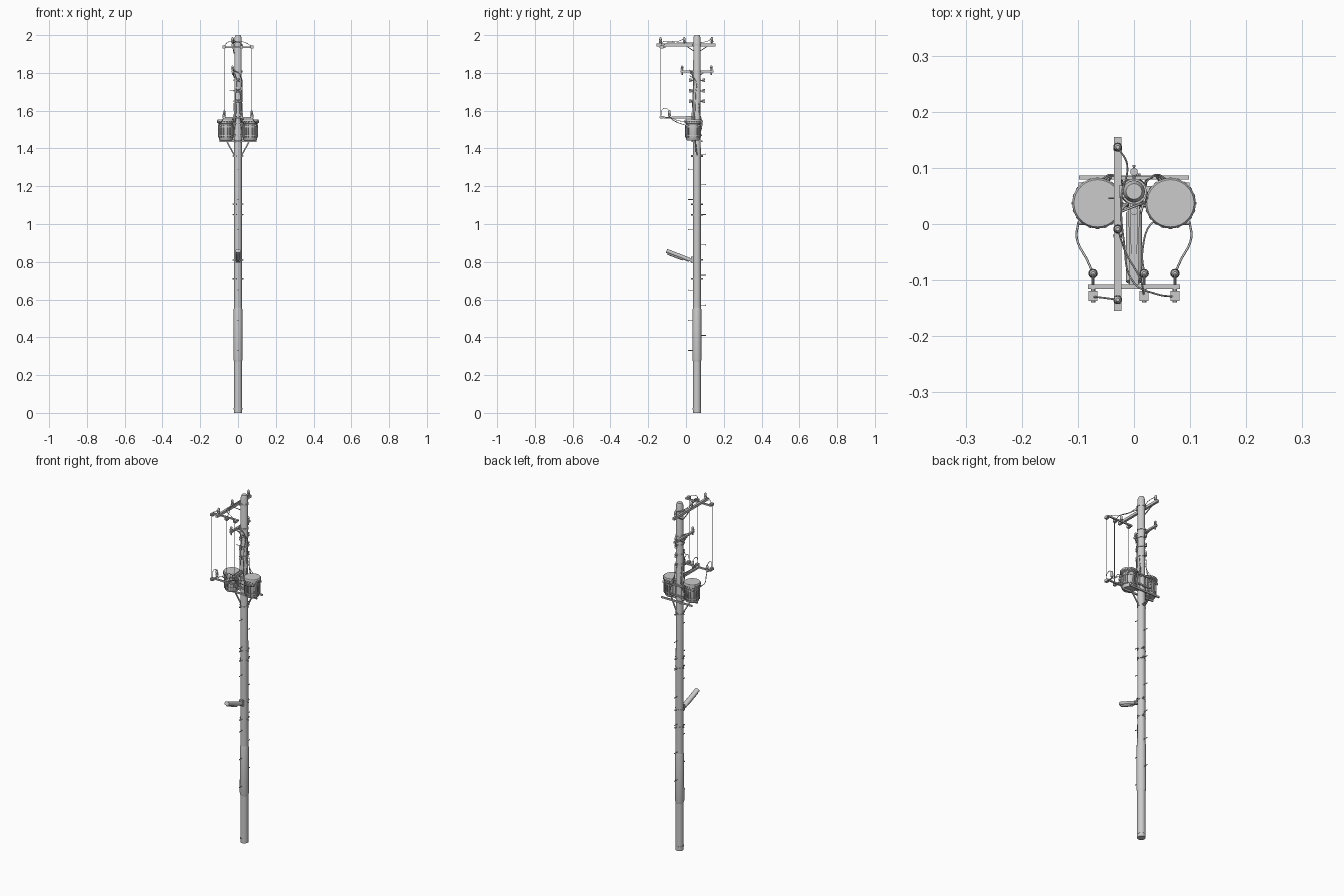
import bpy, bmesh, math
from mathutils import Vector

if "Cube" in bpy.data.objects:
    bpy.data.objects.remove(bpy.data.objects["Cube"])

PX, PY = 0.0, 0.058   # pole axis


def finish(name, bm, smooth=True):
    me = bpy.data.meshes.new(name)
    bm.to_mesh(me)
    bm.free()
    ob = bpy.data.objects.new(name, me)
    bpy.context.collection.objects.link(ob)
    if smooth:
        bpy.context.view_layer.objects.active = ob
        bpy.ops.object.select_all(action='DESELECT')
        ob.select_set(True)
        bpy.ops.object.shade_smooth_by_angle(angle=math.radians(40))
    return ob


def lathe(name, profile, x=0, y=0, n=16):
    """Closed solid of revolution around a vertical axis; profile = (radius, z)."""
    bm = bmesh.new()
    rings = [[bm.verts.new((x + r * math.cos(2 * math.pi * i / n),
                            y + r * math.sin(2 * math.pi * i / n), z)) for i in range(n)]
             for r, z in profile]
    for a, b in zip(rings, rings[1:]):
        for i in range(n):
            bm.faces.new((a[i], a[(i + 1) % n], b[(i + 1) % n], b[i]))
    bm.faces.new(rings[0][::-1])
    bm.faces.new(rings[-1])
    return finish(name, bm)


def box(name, c, s, rz=0):
    bm = bmesh.new()
    bmesh.ops.create_cube(bm, size=1)
    for v in bm.verts:
        v.co = Vector((v.co.x * s[0], v.co.y * s[1], v.co.z * s[2]))
    ob = finish(name, bm, False)
    ob.location = c
    ob.rotation_euler.z = rz
    return ob


def rod(name, a, b, r, n=8):
    a, b = Vector(a), Vector(b)
    bm = bmesh.new()
    bmesh.ops.create_cone(bm, cap_ends=True, segments=n, radius1=r, radius2=r, depth=(b - a).length)
    ob = finish(name, bm)
    ob.location = (a + b) / 2
    ob.rotation_euler = (b - a).to_track_quat('Z', 'Y').to_euler()
    return ob


def beam(name, a, b, w, h):
    ob = box(name, (Vector(a) + Vector(b)) / 2, (w, h, (Vector(b) - Vector(a)).length))
    ob.rotation_euler = (Vector(b) - Vector(a)).to_track_quat('Z', 'Y').to_euler()
    return ob


def cable(name, pts, r=0.0016):
    cu = bpy.data.curves.new(name, 'CURVE')
    cu.dimensions = '3D'
    cu.bevel_depth, cu.bevel_resolution, cu.resolution_u = r, 1, 6
    cu.use_fill_caps = True
    sp = cu.splines.new('BEZIER')
    sp.bezier_points.add(len(pts) - 1)
    for p, co in zip(sp.bezier_points, pts):
        p.co = co
        p.handle_left_type = p.handle_right_type = 'AUTO'
    ob = bpy.data.objects.new(name, cu)
    bpy.context.collection.objects.link(ob)


def insulator(name, x, y, z, h=0.035, r=0.008):
    lathe(name, [(r * .5, z), (r * .5, z + h * .2), (r, z + h * .25), (r * .9, z + h * .45),
                 (r * .6, z + h * .5), (r * .85, z + h * .6), (r * .8, z + h * .85), (r * .4, z + h)], x, y, 12)


def band(z, h=0.008, r=0.0225):
    lathe("pole_band", [(r, z - h / 2), (r, z + h / 2)], PX, PY, 20)


# Pole with thicker protective sleeve
lathe("pole", [(0.0215, 0), (0.0205, 1.0), (0.0195, 1.985), (0.014, 2.0)], PX, PY, 24)
lathe("pole_sleeve", [(0.021, 0.27), (0.0245, 0.285), (0.0235, 0.545), (0.0205, 0.56)], PX, PY, 24)
band(0.022, 0.006)

# Climbing pegs, alternating front and back
for i in range(16):
    s = 1 if i % 2 else -1
    z = 0.33 + i * 0.08
    if 1.4 < z < 1.56:
        continue
    rod("step_peg", (0, PY + s * 0.017, z), (0, PY + s * 0.045, z), 0.0018, 6)
    rod("peg_head", (0, PY + s * 0.044, z), (0, PY + s * 0.047, z), 0.003, 6)

# Clamped bands with bolts
for z in (0.71, 0.81, 1.05, 1.105, 1.36):
    band(z)
    for s in (-1, 1):
        rod("band_bolt", (0.008 * s, PY + s * 0.018, z), (0.008 * s, PY + s * 0.032, z), 0.004, 8)
        rod("band_side_bolt", (s * 0.018, PY, z), (s * 0.028, PY, z), 0.003, 6)

# Low voltage rack: bands with spool insulators on both sides
for z in (1.65, 1.705, 1.76):
    band(z)
    for s in (-1, 1):
        y = PY + s * 0.035
        rod("spool_bracket", (0, PY + s * 0.018, z), (0, y, z), 0.003)
        lathe("spool_insulator", [(0.007, z - .009), (0.007, z - .004), (0.004, z), (0.007, z + .004),
                                  (0.007, z + .009)], 0, y, 10)
rod("rack_tie_rod", (-0.045, PY - .012, 1.705), (-0.015, PY - .012, 1.705), 0.0018, 6)

# Top crossarm
AX = -0.029
box("top_crossarm", (AX, 0, 1.948), (0.013, 0.31, 0.014))
box("top_arm_mount", (-0.018, PY, 1.948), (0.018, 0.022, 0.024))
band(1.948, 0.01)
for y in (-0.135, -0.009, 0.137):
    insulator("top_insulator", AX, y, 1.954)
for s in (-1, 1):
    beam("top_arm_brace", (-0.021, PY, 1.905), (AX, PY + s * 0.06, 1.944), 0.004, 0.004)

# Second crossarm
box("second_crossarm", (AX, PY, 1.808), (0.012, 0.175, 0.01))
box("second_arm_mount", (-0.018, PY, 1.808), (0.016, 0.02, 0.02))
band(1.808, 0.01)
for y in (-0.021, 0.134):
    insulator("second_insulator", AX, y, 1.812, 0.026, 0.008)
    rod("insulator_stem", (AX, y, 1.79), (AX, y, 1.815), 0.004)
for s in (-1, 1):
    beam("second_arm_brace", (-0.02, PY, 1.775), (AX, PY + s * 0.04, 1.806), 0.004, 0.004)

# Upper and lower front bars
YB = -0.112
for nm, z in (("upper_front_bar", 1.937), ("lower_front_bar", 1.562)):
    box(nm, (0, YB, z), (0.164, 0.008, 0.008))
beam("lower_support_arm", (0, 0.045, 1.562), (0, YB, 1.562), 0.016, 0.008)
for s in (-1, 1):
    beam("support_arm_stay", (s * 0.008, 0.04, 1.57), (s * 0.006, -0.10, 1.565), 0.004, 0.004)

# Dropper wires with clamps, cutouts, and jumper loops
for x in (-0.073, 0.018, 0.073):
    for z in (1.937, 1.565):
        box("wire_clamp", (x, -0.128, z), (0.016, 0.018, 0.014))
        rod("clamp_pin", (x, -0.112, z), (x, -0.14, z), 0.004)
    rod("dropper_wire", (x, -0.133, 1.565), (x, -0.133, 1.937), 0.0016, 6)
    beam("cutout_bracket", (x, YB, 1.563), (x, -0.082, 1.563), 0.005, 0.005)
    insulator("cutout_insulator", x, -0.088, 1.562, 0.04, 0.0085)
    cable("jumper_loop", [(x, -0.133, 1.57), (x, -0.126, 1.605), (x, -0.108, 1.613), (x, -0.088, 1.60)])
cable("top_jumper_left", [(-0.073, -0.13, 1.94), (-0.06, -0.131, 1.958), (AX, -0.135, 1.972)])
cable("top_jumper_middle", [(0.018, -0.13, 1.94), (0.012, -0.1, 1.958), (-0.015, -0.05, 1.965), (AX, -0.009, 1.98)])
cable("top_jumper_right", [(0.073, -0.13, 1.94), (0.04, -0.125, 1.96), (0.0, -0.105, 1.968), (-0.018, -0.03, 1.962),
                           (-0.022, 0.05, 1.96), (-0.012, 0.105, 1.965), (AX, 0.137, 1.98)])

# Pair of transformers with lids, ribs, rim bolts and bushings
for s in (-1, 1):
    cx, cy = s * 0.065, 0.037
    lathe("transformer_tank", [(0.032, 1.443), (0.036, 1.448), (0.037, 1.53), (0.042, 1.533), (0.042, 1.54),
                               (0.045, 1.542), (0.045, 1.549), (0.042, 1.553)], cx, cy, 32)
    for z in (1.468, 1.515):
        lathe("tank_hoop", [(0.0405, z - .003), (0.0405, z + .003)], cx, cy, 32)
    for i in range(20):
        a = 2 * math.pi * i / 20
        ca, sa = math.cos(a), math.sin(a)
        box("cooling_fin", (cx + 0.038 * ca, cy + 0.038 * sa, 1.491), (0.008, 0.003, 0.066), a)
        box("lid_clip", (cx + 0.044 * ca, cy + 0.044 * sa, 1.542), (0.004, 0.005, 0.013), a)
    for y in (0.004, 0.068):
        rod("tank_bushing", (s * 0.088, y, 1.522), (s * 0.099, y, 1.522), 0.006, 10)
    cable("primary_lead", [(s * 0.073, -0.088, 1.566), (s * 0.083, -0.065, 1.548), (s * 0.102, -0.025, 1.53),
                           (s * 0.099, 0.004, 1.522)], 0.002)
    # Secondary leads looping behind toward the pole
    for k in range(3):
        z = 1.525 - k * 0.016
        cable("secondary_lead", [(s * (0.06 - k * 0.008), 0.078, z), (s * 0.042, 0.088 - k * .003, z + .012),
                                 (s * 0.027, 0.08, z + 0.035), (s * (0.018 + k * .002), 0.068, 1.60 + k * .02)])
    # Hanger and sloping platform braces
    box("tank_hanger", (s * 0.026, PY, 1.49), (0.016, 0.02, 0.09))
    beam("platform_brace", (s * 0.017, PY, 1.36), (s * 0.062, PY - .01, 1.442), 0.006, 0.006)
for y in (0.033, 0.083):
    box("platform_rail", (0, y, 1.438), (0.196, 0.007, 0.009))
for z in (1.47, 1.53):
    band(z, 0.012)
    for y in (0.034, 0.082):
        box("clamp_rail", (0, y, z), (0.08, 0.006, 0.008))

# Cables running down the upper pole
for x, y, zt in ((-0.012, 0.036, 1.80), (0.012, 0.036, 1.81), (0.021, 0.05, 1.78)):
    cable("pole_cable", [(AX if x < 0.02 else 0.012, 0.02, zt + .005), (x, y, zt - .02), (x, y, 1.68),
                         (x, y - .004, 1.57), (x * 1.6, y - .004, 1.50)], 0.0022)
cable("middle_lead", [(0.018, -0.088, 1.566), (0.015, -0.05, 1.55), (0.03, 0.0, 1.535), (0.045, 0.005, 1.52)])

# Street lamp: angled housing, lens and wall bracket
lamp = rod("street_lamp_housing", (0, 0.02, 0.81), (0, -0.103, 0.858), 0.011, 12)
lamp.scale = (1.3, 1, 1)
lens = rod("street_lamp_lens", (0, -0.015, 0.815), (0, -0.095, 0.846), 0.009, 12)
lens.scale = (1.2, 1, 1)
box("street_lamp_bracket", (0, 0.034, 0.81), (0.022, 0.014, 0.034))
rod("street_lamp_arm", (0, 0.04, 0.803), (0, 0.01, 0.814), 0.007, 10)
